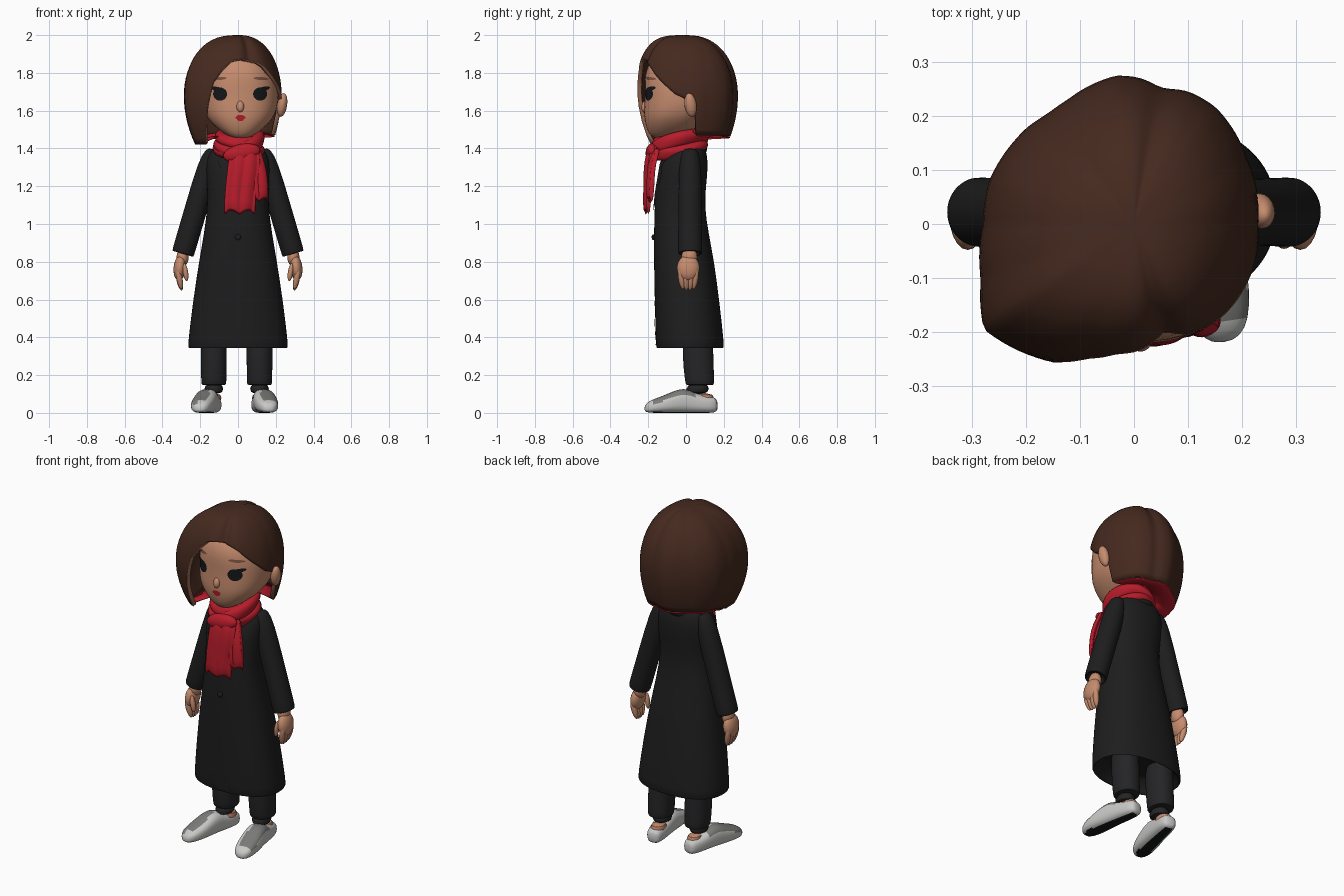
import bpy, bmesh
from math import sin, cos, pi, acos, radians, exp, copysign
from mathutils import Matrix, Vector
from mathutils.bvhtree import BVHTree

cube = bpy.data.objects.get("Cube")
if cube:
    bpy.data.objects.remove(cube, do_unlink=True)


def colour(name, r, g, b):
    m = bpy.data.materials.new(name)
    m.use_nodes = True
    m.diffuse_color = (r, g, b, 1)
    m.node_tree.nodes["Principled BSDF"].inputs["Base Color"].default_value = (r, g, b, 1)
    return m


HAIR = colour("hair brown", .06, .0225, .0135)
RIM = colour("hair rim tan", .34, .15, .09)
SKIN = colour("skin", .56, .26, .155)
RED = colour("scarf red", .48, .012, .024)
COAT = colour("coat black", .0125, .0125, .013)
TROUSER = colour("trouser charcoal", .018, .018, .02)
WHITE = colour("shoe white", .58, .58, .57)
GREY = colour("shoe grey", .2, .2, .19)
BLACK = colour("eye black", .007, .008, .009)
BROW = colour("brow brown", .2, .085, .05)


def finish(name, bm, mats, rule=None, subsurf=0, thick=0, recalc=True):
    if recalc:
        bmesh.ops.recalc_face_normals(bm, faces=bm.faces[:])
    bm.normal_update()
    if rule:
        for f in bm.faces:
            f.material_index = rule(f)
    me = bpy.data.meshes.new(name)
    bm.to_mesh(me)
    bm.free()
    ob = bpy.data.objects.new(name, me)
    bpy.context.collection.objects.link(ob)
    for m in mats:
        me.materials.append(m)
    if thick:
        mod = ob.modifiers.new("thickness", 'SOLIDIFY')
        mod.thickness, mod.offset = thick, -1
        mod.material_offset_rim = len(mats) - 1
    if subsurf:
        mod = ob.modifiers.new("smooth", 'SUBSURF')
        mod.levels = mod.render_levels = subsurf
    bpy.ops.object.select_all(action='DESELECT')
    ob.select_set(True)
    bpy.context.view_layer.objects.active = ob
    bpy.ops.object.shade_smooth_by_angle(angle=radians(55))
    return ob


def grid(bm, rows, wrap=False):
    """Skin a list of vertex rows with quads."""
    vs = [[bm.verts.new(p) for p in row] for row in rows]
    n = len(vs[0])
    for a, b in zip(vs, vs[1:]):
        for i in range(n if wrap else n - 1):
            k = (i + 1) % n
            bm.faces.new((a[i], b[i], b[k], a[k]))
    return vs


def loft(name, rings, mats, matrix=Matrix(), n=28, p=2.3, rule=None):
    """Rings are (height, centre x, half width, y min, y max)."""
    bm = bmesh.new()
    rows = []
    for z, cx, rx, y0, y1 in rings:
        row = []
        for i in range(n):
            c, s = cos(2 * pi * i / n), sin(2 * pi * i / n)
            row.append(matrix @ Vector((cx + rx * copysign(abs(c) ** (2 / p), c),
                       (y0 + y1) / 2 + (y1 - y0) / 2 * copysign(abs(s) ** (2 / p), s), z)))
        rows.append(row)
    vs = grid(bm, rows, wrap=True)
    bm.faces.new(vs[0])
    bm.faces.new(vs[-1])
    return finish(name, bm, mats, rule, subsurf=1)


def ball(name, loc, size, mat, rot=(0, 0)):
    bm = bmesh.new()
    turn = Matrix.Rotation(rot[1], 4, 'Y') @ Matrix.Rotation(rot[0], 4, 'X')
    bmesh.ops.create_uvsphere(bm, u_segments=20, v_segments=12, radius=1,
                              matrix=Matrix.Translation(loc) @ turn @ Matrix.Diagonal((*size, 1)))
    return finish(name, bm, [mat])


def patch(name, target, outline, mat, lift=.004):
    """Thin plate laid onto the front of a target part; outline in (x, z)."""
    tree = BVHTree.FromObject(target, bpy.context.evaluated_depsgraph_get())
    cx = sum(q[0] for q in outline) / len(outline)
    cz = sum(q[1] for q in outline) / len(outline)
    rows = []
    for k in (1, .75, .5, .25, .01):
        row = []
        for x, z in outline:
            x, z = cx + (x - cx) * k, cz + (z - cz) * k
            hit = tree.ray_cast(Vector((x, -1, z)), Vector((0, 1, 0)))[0]
            row.append((x, hit.y - lift, z))
        rows.append(row)
    bm = bmesh.new()
    bm.faces.new(grid(bm, rows, wrap=True)[-1])
    bm.normal_update()
    for f in bm.faces:
        if f.normal.y > 0:
            f.normal_flip()
    return finish(name, bm, [mat], recalc=False)


def oval(cx, cz, rx, rz, tilt=0, n=20):
    return [(cx + rx * cos(2 * pi * i / n), cz + rz * sin(2 * pi * i / n)
             + tilt * rx * cos(2 * pi * i / n)) for i in range(n)]


def lookup(table, a):
    for (a0, v0), (a1, v1) in zip(table, table[1:]):
        if a0 <= a <= a1:
            return v0 + (v1 - v0) * (a - a0) / (a1 - a0)
    return table[-1][1]


# Head and face
head = loft("head", [(1.452, .012, .025, -.16, -.1), (1.465, .012, .065, -.188, -.04),
                     (1.5, .012, .118, -.208, .05), (1.55, .012, .168, -.22, .1),
                     (1.6, .012, .195, -.224, .15), (1.68, .012, .205, -.217, .19),
                     (1.76, .012, .2, -.222, .2), (1.83, .01, .175, -.21, .19),
                     (1.89, .01, .13, -.165, .15), (1.93, .01, .05, -.08, .08)], [SKIN])
loft("neck", [(1.36, 0, .06, -.07, .06), (1.52, 0, .06, -.08, .06)], [SKIN], p=2)
ball("nose", (.012, -.218, 1.622), (.02, .018, .03), SKIN, (-.15, 0))
for side, ex in (("left", .117), ("right", -.095)):
    s = 1 if ex > 0 else -1
    patch(side + "_eye", head, oval(ex, 1.688, .037, .035), BLACK)
    patch(side + "_lashes", head, oval(ex + s * .01, 1.712, .042, .013, s * .25), BLACK, .006)
    patch(side + "_brow", head, oval(ex + s * .005, 1.77, .04, .008, -s * .06), BROW)
    ball(side + "_ear", (.012 + s * .222, .024, 1.63), (.026, .032, .064), SKIN, (.15, s * .15))
patch("upper_lip_left", head, oval(.024, 1.567, .016, .009, -.3), RED)
patch("upper_lip_right", head, oval(.002, 1.567, .016, .009, .3), RED)
patch("lower_lip", head, oval(.013, 1.555, .018, .011), RED)

# Hair: columns running from the crown to a hairline that varies with angle
RADIUS = [(0, .23), (30, .242), (55, .264), (80, .268), (97, .277), (118, .262), (145, .27),
          (163, .28), (180, .28), (200, .302), (215, .34), (232, .31), (250, .28),
          (270, .268), (285, .252), (305, .256), (330, .24), (360, .23)]
HAIRLINE = [(0, 1.66), (10, 1.65), (15, 1.47), (90, 1.465), (170, 1.455), (195, 1.42),
            (229, 1.42), (237, 1.62), (243, 1.75), (252, 1.82), (262, 1.865), (285, 1.88),
            (305, 1.835), (325, 1.76), (345, 1.69), (360, 1.66)]
MID, RISE, COLS, ROWS = 1.68, .32, 120, 24
columns = []
for i in range(COLS):
    deg = 360 * i / COLS
    a, end = radians(deg), lookup(HAIRLINE, deg)
    groove = exp(-((deg - 286) / 7) ** 2) + .8 * exp(-((deg - 78) / 7) ** 2) \
        + .4 * exp(-((deg - 128) / 8) ** 2)
    radius = lookup(RADIUS, deg) * (1 - .045 * groove)
    fullness = .85 - .3 * max(0, -sin(a)) ** 2
    reach = acos((end - MID) / RISE) / (pi / 2) if end > MID else 1 + (MID - end) / .5
    col = []
    for j in range(ROWS + 1):
        u = reach * j / ROWS
        if u <= 1:
            r, z = radius * sin(u * pi / 2) ** fullness, MID + RISE * cos(u * pi / 2)
            z -= .014 * groove * sin(u * pi)
        else:
            z = MID - (u - 1) * .5
            r = radius * (1 - .21 * ((MID - z) / .26) ** 2)
        col.append((r * cos(a), r * sin(a), z))
    columns.append(col)
bm = bmesh.new()
grid(bm, list(zip(*columns)), wrap=True)
bmesh.ops.remove_doubles(bm, verts=bm.verts[:], dist=.0005)
finish("bob_hair", bm, [HAIR, RIM], thick=.022, recalc=False)

# Red lining that closes the bob from underneath
hem = [Vector(c[-1]) for c in columns[6:76]]
bm = bmesh.new()
grid(bm, [[(p.x * k, p.y * k, max(p.z, 1.44) + rise) for p in hem]
          for k, rise in ((.995, -.004), (.65, .022), (.3, .035))])
finish("hair_lining", bm, [RED], thick=.006)

# Coat body with a hollow hem, collar, lapels, front slit and button
coat = loft("coat_body", [(.43, 0, .21, -.12, .15), (.35, 0, .25, -.145, .185),
                          (.34, 0, .262, -.156, .198), (.352, 0, .268, -.16, .204),
                          (.6, 0, .238, -.166, .176), (.8, 0, .207, -.17, .15),
                          (.95, 0, .18, -.17, .12), (1.1, 0, .16, -.166, .097),
                          (1.2, 0, .164, -.16, .107), (1.3, 0, .17, -.142, .116),
                          (1.36, 0, .164, -.118, .113), (1.405, 0, .13, -.085, .1),
                          (1.435, 0, .07, -.06, .08)], [COAT], n=36)
loft("coat_collar", [(1.36, 0, .11, -.08, .11), (1.4, 0, .105, -.09, .115),
                     (1.44, 0, .085, -.07, .1)], [COAT], p=2)
for side, s in (("left", 1), ("right", -1)):
    lapel = [(.02, 1.34), (.08, 1.35), (.108, 1.33), (.09, 1.3), (.112, 1.285), (.1, 1.2), (.02, 1.06)]
    patch(side + "_lapel", coat, [(s * x, z) for x, z in lapel], COAT, .008)
patch("front_slit", coat, [(.012, .68), (.035, .5), (.045, .36), (-.025, .36), (-.005, .5)], COAT, .004)
ball("coat_button", (0, -.172, .93), (.016, .01, .016), COAT)

# Limbs, mirrored across x
for side, s, hip, yaw in (("left", 1, .114, .15), ("right", -1, .128, .22)):
    flip = Matrix.Diagonal((s, 1, 1, 1))
    arm = flip @ Matrix.Translation((.136, .022, 1.375)) @ Matrix.Rotation(-.285, 4, 'Y')
    loft(side + "_sleeve", [(.022, 0, .02, -.025, .025), (.01, 0, .04, -.045, .045),
                            (-.06, 0, .06, -.06, .06), (-.3, 0, .06, -.062, .062),
                            (-.54, 0, .06, -.065, .065), (-.555, 0, .059, -.064, .064),
                            (-.557, 0, .048, -.052, .052), (-.53, 0, .04, -.045, .045)],
         [COAT], arm, p=2)
    # Hands
    ball(side + "_wrist", (s * .293, .018, .825), (.032, .042, .05), SKIN)
    ball(side + "_palm", (s * .308, .012, .768), (.033, .06, .068), SKIN, (0, s * -.1))
    for k in range(4):
        ball("%s_finger_%d" % (side, k + 1), (s * .31, -.024 + .024 * k, .703 + .005 * abs(k - 1.5)),
             (.016, .017, .058), SKIN, (-.1 * (k - 1.5), s * .2))
    ball(side + "_thumb", (s * .278, -.03, .745), (.014, .016, .048), SKIN, (0, s * .15))

    # Legs
    loft(side + "_trouser_leg", [(.5, hip, .07, -.02, .14), (.3, hip, .069, -.02, .145),
                                 (.16, hip, .067, -.005, .15), (.148, hip, .065, 0, .148),
                                 (.147, hip, .05, .015, .13)], [TROUSER], flip, p=2.2)
    loft(side + "_sock", [(.095, hip, .053, -.01, .125), (.16, hip, .053, .005, .125)],
         [TROUSER], flip, p=2)
    loft(side + "_ankle", [(.05, hip, .043, .04, .152), (.108, hip, .043, .04, .15)],
         [SKIN], flip, p=2)
    # Shoes: white, with a grey outer upper and a dark sole
    foot = flip @ Matrix.Translation((hip - .005, .165, 0)) @ Matrix.Rotation(yaw, 4, 'Z') \
        @ Matrix.Rotation(pi / 2, 4, 'X')

    def shoe_colour(f):
        c = f.calc_center_median()
        if f.normal.z < -.92:
            return 2
        outer = s * f.normal.x > -.15
        return 1 if outer and f.normal.z > .35 and -.19 < c.y < .03 else 0
    loft(side + "_shoe", [(0, 0, .022, .015, .06), (.012, 0, .042, 0, .085), (.07, 0, .05, 0, .09),
                          (.12, 0, .053, 0, .105), (.18, 0, .058, 0, .135), (.24, 0, .062, 0, .112),
                          (.3, 0, .062, 0, .086), (.355, 0, .051, 0, .068), (.38, 0, .032, .004, .048),
                          (.388, 0, .012, .012, .03)], [WHITE, GREY, BLACK], foot, p=2.6,
         rule=shoe_colour)

# Scarf: soft folded wraps round the neck
for i, (z, big, minor, tx, ty) in enumerate(((1.4, .1, .036, .2, .15), (1.425, .1, .04, .28, -.26),
                                             (1.45, .092, .036, .2, .08))):
    turn = Matrix.Translation((.005, -.038, z)) @ Matrix.Rotation(tx, 4, 'X') @ Matrix.Rotation(ty, 4, 'Y')
    rows = []
    for j in range(48):
        a = 2 * pi * j / 48
        row = []
        for k in range(20):
            b = 2 * pi * k / 20
            r = minor + .003 * sin(3 * b + 2 * a)
            out = big + r * cos(b)
            row.append(turn @ Vector((out * cos(a), 1.14 * out * sin(a), r * sin(b))))
        rows.append(row)
    bm = bmesh.new()
    grid(bm, rows + rows[:1], wrap=True)
    bmesh.ops.remove_doubles(bm, verts=bm.verts[:], dist=.0005)
    finish("scarf_wrap_%d" % (i + 1), bm, [RED])


# Scarf tails: hanging pleated sheets; path is (z, x, y, half width)
def tail(name, path, stagger):
    rows = []
    for z, cx, cy, w in path:
        drop = stagger if z == path[-1][0] else 0
        rows.append([(cx + w * s / 9, cy + .005 * cos(s * .95) + .02 * (s / 9) ** 2,
                      z - drop * cos(s * .7)) for s in range(-9, 10)])
    bm = bmesh.new()
    grid(bm, rows)
    finish(name, bm, [RED], thick=-.024, subsurf=1)


tail("scarf_tail_front", [(1.41, .035, -.165, .06), (1.36, .035, -.192, .085), (1.28, .03, -.2, .088),
                          (1.18, .012, -.2, .082), (1.055, .008, -.205, .085)], .012)
tail("scarf_tail_side", [(1.4, .07, -.15, .045), (1.32, .092, -.178, .052), (1.24, .108, -.184, .052),
                         (1.12, .112, -.188, .05)], .012)
ball("scarf_knot", (.02, -.18, 1.375), (.1, .034, .048), RED, (0, -.2))
